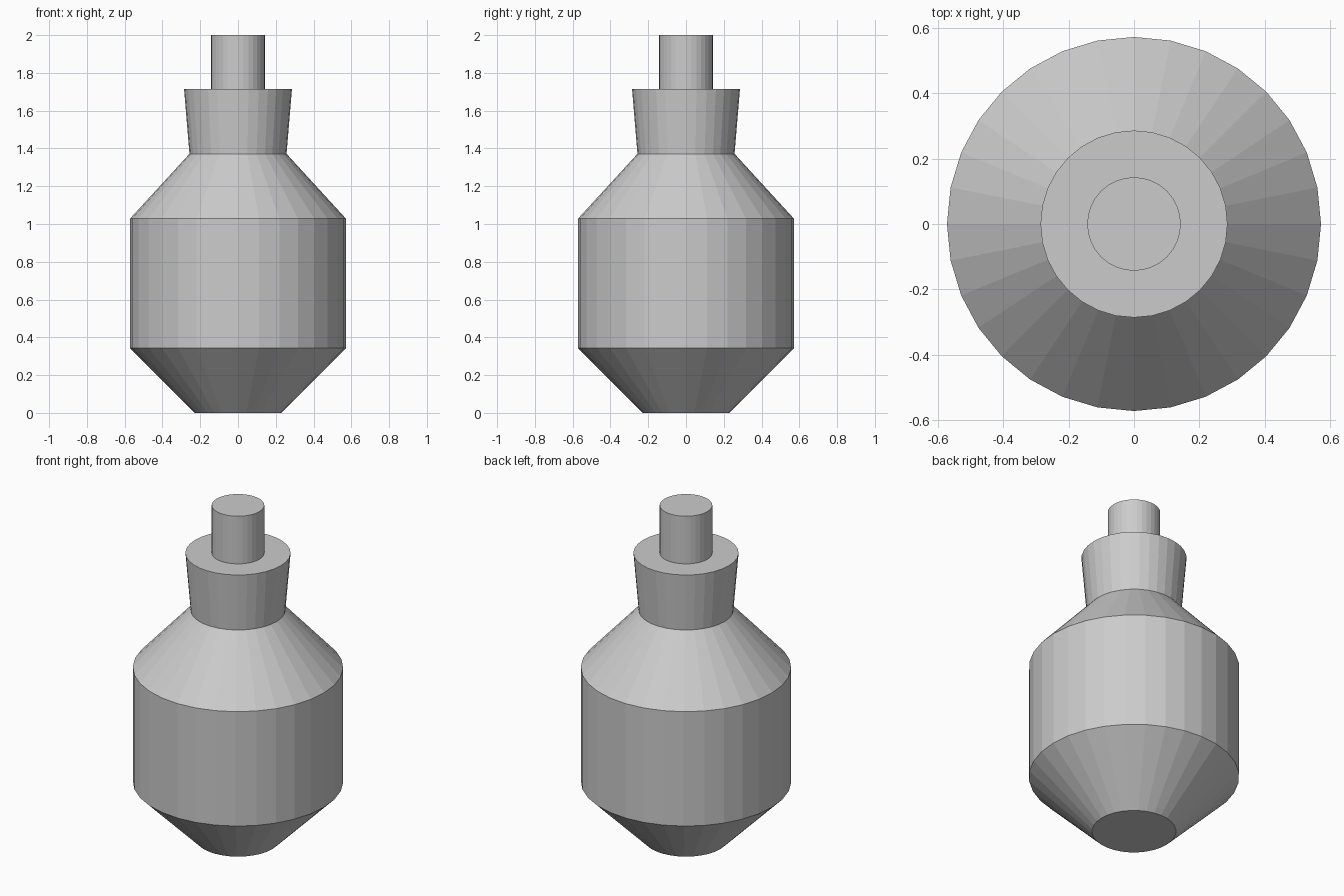
import bpy, bmesh, math

if "Cube" in bpy.data.objects:
    bpy.data.objects.remove(bpy.data.objects["Cube"])

SIDES = 32
S = 2 / 3.5  # model is 3.5 design units tall, scaled to 2


def lathe(name, profile):
    """Spin a (radius, z) profile into a capped, flat-faced solid."""
    bm = bmesh.new()
    rings = []
    for r, z in profile:
        rings.append([bm.verts.new((r * S * math.cos(2 * math.pi * i / SIDES),
                                    r * S * math.sin(2 * math.pi * i / SIDES),
                                    z * S)) for i in range(SIDES)])
    for low, high in zip(rings, rings[1:]):
        for i in range(SIDES):
            j = (i + 1) % SIDES
            bm.faces.new((low[i], low[j], high[j], high[i]))
    bm.faces.new(rings[0][::-1])
    bm.faces.new(rings[-1])
    mesh = bpy.data.meshes.new(name)
    bm.to_mesh(mesh)
    bm.free()
    obj = bpy.data.objects.new(name, mesh)
    bpy.context.collection.objects.link(obj)
    return obj


# Bottle body: tapered base, straight barrel, sloping shoulder
lathe("body", [(0.4, 0), (1.0, 0.6), (1.0, 1.8), (0.45, 2.4)])
# Flared neck collar
lathe("collar", [(0.45, 2.4), (0.5, 3.0)])
# Thin stem on top
lathe("stem", [(0.25, 3.0), (0.25, 3.5)])
